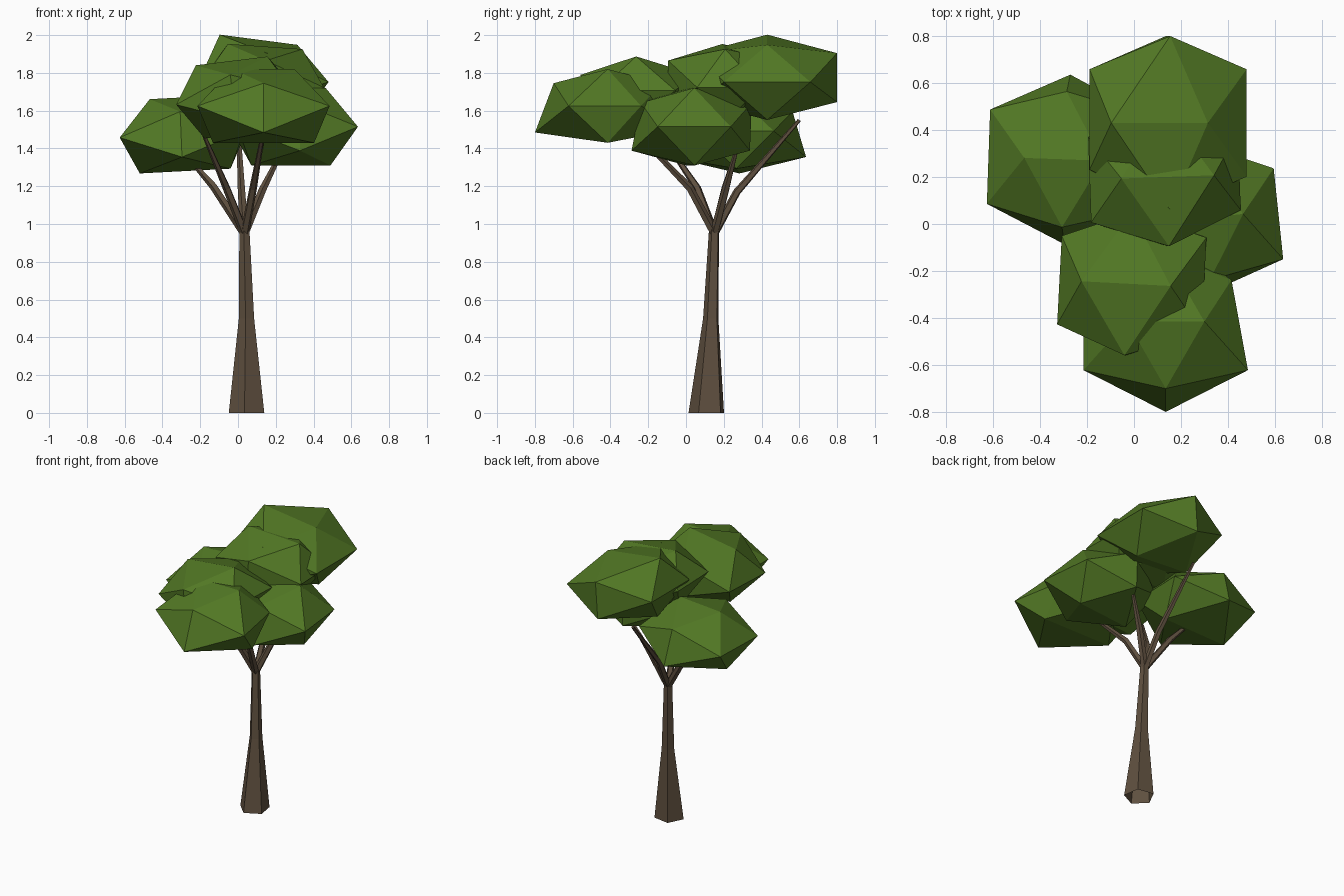
import bpy
import bmesh
from math import cos, sin, pi, radians, sqrt
from mathutils import Vector, Euler, Quaternion

cube = bpy.data.objects.get("Cube")
if cube:
    bpy.data.objects.remove(cube, do_unlink=True)


def make_material(name, color):
    mat = bpy.data.materials.new(name)
    mat.use_nodes = True
    mat.diffuse_color = color
    bsdf = mat.node_tree.nodes["Principled BSDF"]
    bsdf.inputs["Base Color"].default_value = color
    bsdf.inputs["Roughness"].default_value = 0.9
    return mat


bark = make_material("bark", (0.115, 0.08, 0.05, 1))
leaves = make_material("leaves", (0.085, 0.19, 0.018, 1))


def add_object(name, bm, mat):
    bmesh.ops.recalc_face_normals(bm, faces=bm.faces[:])
    mesh = bpy.data.meshes.new(name)
    bm.to_mesh(mesh)
    bm.free()
    mesh.materials.append(mat)
    obj = bpy.data.objects.new(name, mesh)
    bpy.context.collection.objects.link(obj)
    return obj


def tube(name, path, radii, turn=Quaternion(), start=0.0, sides=5):
    """Flat-sided tapering tube, open below, whose rings share one orientation."""
    bm = bmesh.new()
    angles = [start + 2 * pi * i / sides for i in range(sides)]
    rings = [[bm.verts.new(Vector(p) + turn @ Vector((r * cos(a), r * sin(a), 0)))
              for a in angles] for p, r in zip(path, radii)]
    for low, high in zip(rings, rings[1:]):
        for i in range(sides):
            j = (i + 1) % sides
            bm.faces.new((low[i], low[j], high[j], high[i]))
    bm.faces.new(rings[-1])
    return add_object(name, bm, bark)


def foliage(name, center, size, tilt=0, spin=0, taper=0.0, nudges=()):
    """Faceted clump: squashed icosahedron with an edge on top, narrower upward.
    Each nudge is a direction that picks a corner, and the offset to move it by."""
    s = 2 / (1 + sqrt(5))
    points = []
    for a in (-1, 1):
        for b in (-1, 1):
            points += [Vector(p) for p in ((a * s, 0, b), (a, b * s, 0), (0, a, b * s))]
    moves = {max(range(len(points)), key=lambda i: points[i].dot(Vector(d))): Vector(o)
             for d, o in nudges}
    bm = bmesh.new()
    for i, p in enumerate(points):
        k = 1 - taper * p.z
        place = Vector((p.x * size[0] * k, p.y * size[1] * k, p.z * size[2]))
        bm.verts.new(place + moves.get(i, Vector()))
    bmesh.ops.convex_hull(bm, input=bm.verts[:])
    obj = add_object(name, bm, leaves)
    obj.data.transform(Euler((0, radians(tilt), radians(spin))).to_matrix().to_4x4())
    obj.location = center
    return obj


# Trunk, leaning slightly backward
tube("trunk",
     [(0.05, 0.112, 0), (0.047, 0.133, 0.5), (0.035, 0.15, 0.98)],
     [0.1, 0.043, 0.028], start=radians(-99))

# Branches: a bend and a tip for each, spreading from the fork
fork = Vector((0.035, 0.15, 0.95))
branches = {
    "right": ((-0.13, 0.21, 1.2), (-0.28, 0.26, 1.37)),
    "left": ((0.13, 0.21, 1.18), (0.24, 0.27, 1.4)),
    "front": ((0.08, 0.02, 1.19), (0.14, -0.3, 1.52)),
    "front_right": ((-0.06, 0.06, 1.19), (-0.18, -0.13, 1.47)),
    "back": ((0.02, 0.27, 1.17), (0.0, 0.6, 1.55)),
}
for side, (bend, tip) in branches.items():
    direction = Vector(tip) - fork
    tube("branch_" + side, [fork, bend, tip], [0.024, 0.021, 0.01],
         direction.to_track_quat('Z', 'Y'))

# Crown of foliage clumps
foliage("foliage_back", (0.145, 0.43, 1.775), (0.335, 0.37, 0.21), tilt=4,
        nudges=[((-1, 0, 2), (-0.05, 0, 0)), ((1, 0, 2), (-0.05, 0, -0.025)),
                ((-2, -1, 0), (0, 0.03, 0))])
foliage("foliage_right", (-0.29, 0.275, 1.475), (0.33, 0.325, 0.195),
        tilt=-3, spin=-2, taper=0.18)
foliage("foliage_left", (0.295, 0.025, 1.515), (0.32, 0.29, 0.205),
        spin=6, taper=0.14,
        nudges=[((2, -1, 0), (0, -0.03, 0)), ((0, 2, 1), (0, 0.06, 0)),
                ((1, 0, -2), (-0.03, 0, 0))])
foliage("foliage_front", (0.135, -0.415, 1.625), (0.35, 0.335, 0.195), taper=0.24,
        nudges=[((2, 1, 0), (-0.07, -0.03, 0)), ((0, -2, -1), (0, 0, -0.02))])
foliage("foliage_front_right", (-0.01, -0.255, 1.67), (0.31, 0.305, 0.195),
        tilt=-7, spin=-3, nudges=[((2, 1, 0), (0, 0.025, 0))])
foliage("foliage_middle", (0.13, 0.2, 1.745), (0.32, 0.295, 0.195), tilt=4, spin=2,
        nudges=[((2, -1, 0), (0, 0.03, 0))])
